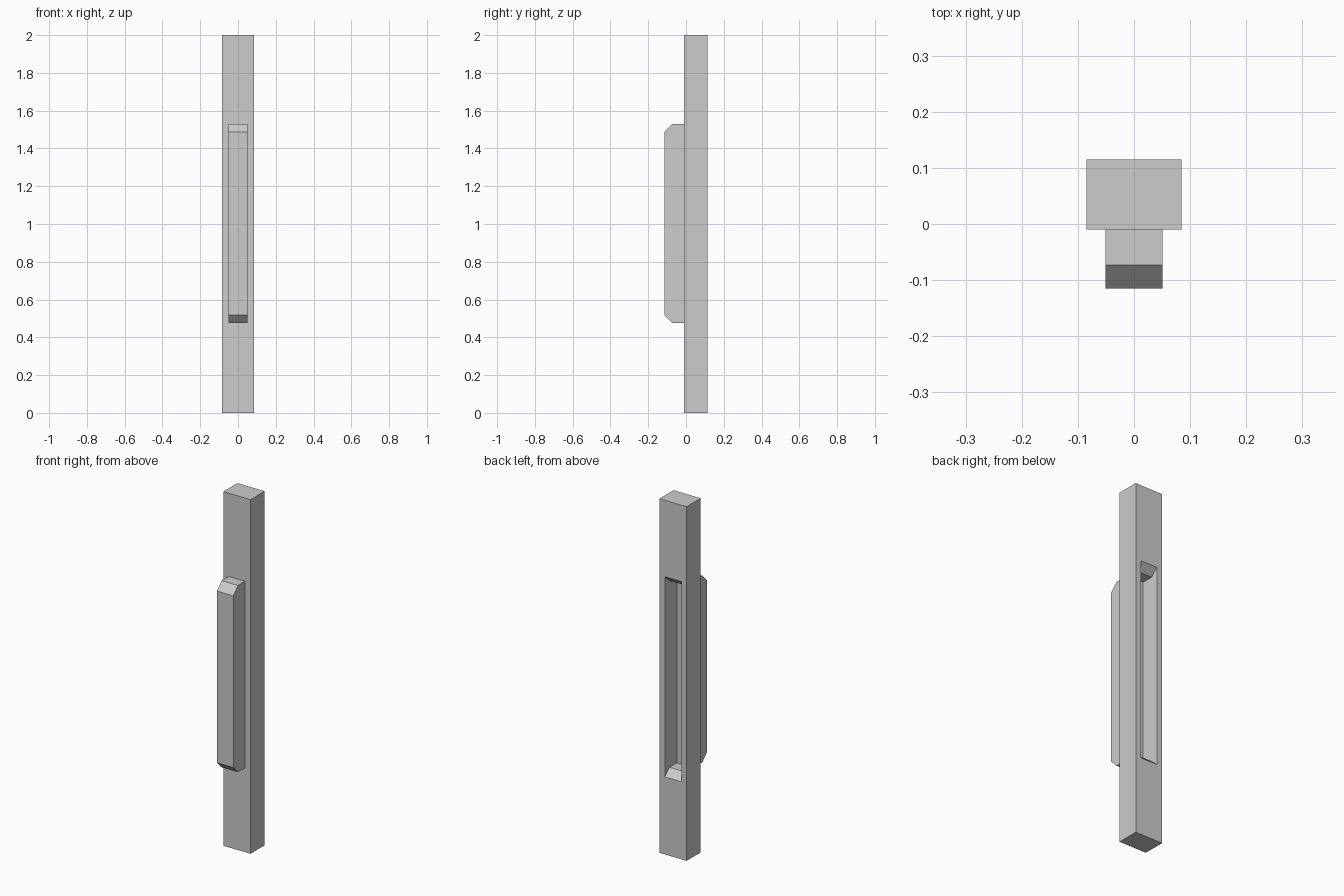
import bpy
import bmesh

default = bpy.data.objects.get("Cube")
if default:
    bpy.data.objects.remove(default, do_unlink=True)

GREY = (0.604, 0.604, 0.604, 1.0)
mat = bpy.data.materials.new("plain grey")
mat.use_nodes = True
mat.diffuse_color = GREY
mat.node_tree.nodes["Principled BSDF"].inputs["Base Color"].default_value = GREY


def prism(name, profile, width):
    """Extrude a (y, z) side profile across x, centred on x = 0."""
    bm = bmesh.new()
    side = bm.faces.new([bm.verts.new((-width / 2, y, z)) for y, z in profile])
    grown = bmesh.ops.extrude_face_region(bm, geom=[side])["geom"]
    moved = [v for v in grown if isinstance(v, bmesh.types.BMVert)]
    bmesh.ops.translate(bm, verts=moved, vec=(width, 0, 0))
    bmesh.ops.recalc_face_normals(bm, faces=bm.faces[:])
    mesh = bpy.data.meshes.new(name)
    bm.to_mesh(mesh)
    bm.free()
    mesh.materials.append(mat)
    obj = bpy.data.objects.new(name, mesh)
    bpy.context.collection.objects.link(obj)
    return obj


def symmetric(points, middle):
    """Lower half of a profile as (y, half height), mirrored about the middle."""
    return ([(y, middle - h) for y, h in points]
            + [(y, middle + h) for y, h in reversed(points)])


FRONT, BACK = -0.01, 0.115
MIDDLE, HALF, CHAMFER = 1.003, 0.527, 0.042

# Square post
post = prism("post", symmetric([(FRONT, 1.0), (BACK, 1.0)], 1.0), 0.17)

# Long tongue on the front with chamfered ends
tongue = prism("front_tongue", symmetric([
    (-BACK, HALF - CHAMFER), (-BACK + CHAMFER, HALF), (FRONT + 0.005, HALF)],
    MIDDLE), 0.102)

# Matching slot in the back, flared at both ends of its mouth
cutter = prism("slot_cutter", symmetric([
    (BACK - 0.107, HALF), (BACK - CHAMFER, HALF),
    (BACK, HALF + 0.038), (BACK + 0.05, HALF + 0.038)], MIDDLE), 0.104)
cutter.hide_render = True

cut = post.modifiers.new("slot", 'BOOLEAN')
cut.operation = 'DIFFERENCE'
cut.solver = 'EXACT'
cut.object = cutter
bpy.context.view_layer.objects.active = post
bpy.ops.object.modifier_apply(modifier=cut.name)
bpy.data.objects.remove(cutter, do_unlink=True)
